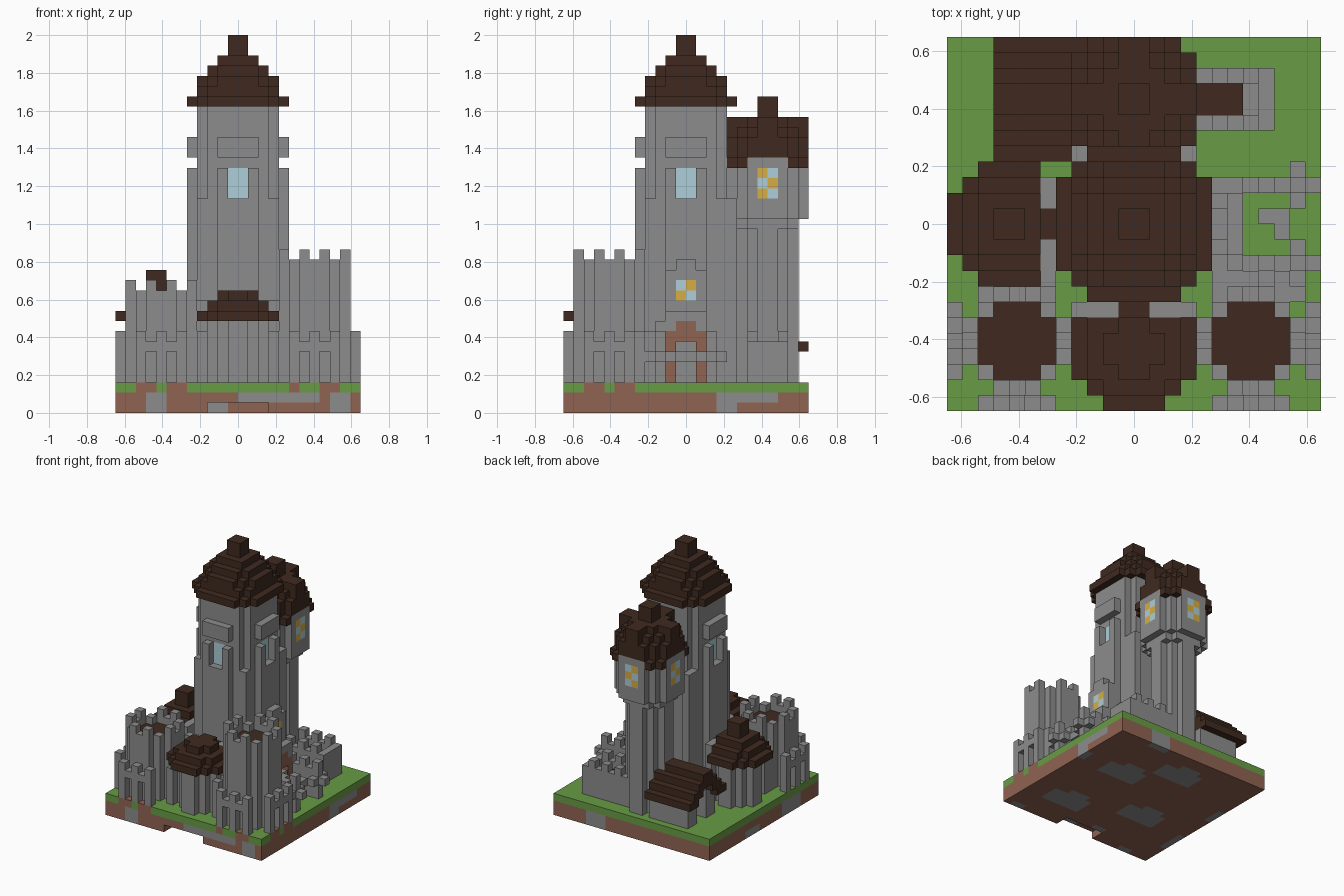
import bpy, bmesh

cube = bpy.data.objects.get("Cube")
if cube:
    bpy.data.objects.remove(cube)

UNIT = 2 / 37          # one block
COLOURS = {
    "stone": (0.265, 0.265, 0.265), "roof_brown": (0.05, 0.023, 0.014),
    "dirt": (0.28, 0.125, 0.086), "grass": (0.14, 0.33, 0.06),
    "glass_blue": (0.42, 0.62, 0.69), "glass_yellow": (0.68, 0.42, 0.055),
}
MATS = list(COLOURS)
for mat_name, rgb in COLOURS.items():
    m = bpy.data.materials.new(mat_name)
    m.use_nodes = True
    m.diffuse_color = (*rgb, 1)
    bsdf = m.node_tree.nodes["Principled BSDF"]
    bsdf.inputs["Base Color"].default_value = (*rgb, 1)
    bsdf.inputs["Roughness"].default_value = 0.9

grid = {}              # block -> (part, material)
part = "base"


def box(mat, x0, x1, y0, y1, z0, z1):
    """Fill a range of blocks; mat None carves them away."""
    for i in range(x0, x1):
        for j in range(y0, y1):
            for k in range(z0, z1):
                if mat:
                    grid[i, j, k] = (part, mat)
                else:
                    grid.pop((i, j, k), None)


def disc(mat, cx, cy, r, z0, z1, inner=0):
    """Stack of round layers, or a ring when inner is set."""
    for i in range(-12, 12):
        for j in range(-12, 12):
            d = (i + 0.5 - cx) ** 2 + (j + 0.5 - cy) ** 2
            if inner * inner <= d <= r * r:
                box(mat, i, i + 1, j, j + 1, z0, z1)


def side_box(mat, cx, cy, d, r0, r1, half, z0, z1):
    """Box from r0 to r1 out along direction d, centred on the axis."""
    a, b = sorted((r0 * (d[0] + d[1]), r1 * (d[0] + d[1])))
    if d[0]:
        box(mat, cx + a, cx + b, cy - half, cy + half, z0, z1)
    else:
        box(mat, cx - half, cx + half, cy + a, cy + b, z0, z1)


def checker(x0, x1, y0, y1, z0, z1):
    """Leaded window of alternating panes."""
    for i in range(x0, x1):
        for j in range(y0, y1):
            for k in range(z0, z1):
                mat = "glass_yellow" if (i + j + k) % 2 else "glass_blue"
                box(mat, i, i + 1, j, j + 1, k, k + 1)


SIDES = [(1, 0), (-1, 0), (0, -1), (0, 1)]

# Ground slab with stone patches and bare earth on the rim
box("dirt", -12, 12, -12, 12, 0, 2)
box("grass", -12, 12, -12, 12, 2, 3)
for a in (-10, -7):
    box("dirt", a, a + 2, -12, -11, 2, 3)
    box("dirt", 11, 12, a, a + 2, 2, 3)
box("dirt", 8, 10, -12, -11, 2, 3)
box("dirt", 5, 6, -12, -11, 2, 3)
box("stone", 0, 8, -12, -11, 1, 2)
box("stone", 9, 11, -12, -11, 0, 2)
box("stone", -9, -7, -12, -11, 0, 2)
box("stone", 11, 12, 3, 5, 0, 2)
box("stone", 11, 12, 5, 9, 1, 2)
box("stone", -12, -11, 1, 4, 0, 1)
box("stone", -12, -11, -8, -4, 0, 2)
box("stone", 4, 7, 11, 12, 0, 2)
for x, y in ((-7, -5), (2, 2), (-4, 6), (3, -8)):
    box("stone", x, x + 6, y, y + 3, 0, 1)
    box("stone", x + 1, x + 4, y + 3, y + 4, 0, 1)
box(None, -3, 3, -12, -10, 0, 1)
box("stone", -3, -1, -10, -9, 0, 1)

# Low curtain walls
part = "curtain_walls"
box("stone", -10, -5, -5, -4, 3, 8)
box("stone", 5, 11, -5, -4, 3, 8)

# Front corner towers with crenels, sunken floor and arcaded skirt
for part, cx, top in (("front_right_tower", -7.5, 12), ("front_left_tower", 7.5, 15)):
    cy = -7.5
    disc("stone", cx, cy, 3.4, 3, top - 1)
    disc("stone", cx, cy, 3.4, top - 1, top, inner=2.5)
    disc("roof_brown", cx, cy, 2.5, top - 2, top - 1)
    bx, by = int(cx - 0.5), int(cy - 0.5)
    for u in (-1, 1):
        for v in (-3, 3):
            for i, j in ((u, v), (v, u)):
                box("stone", bx + i, bx + i + 1, by + j, by + j + 1, top, top + 1)
    for t in range(-2, 3):
        z0, z1 = (6, 7) if t % 2 else (3, 8)
        for s in (-4, 4):
            for i, j in ((t, s), (s, t)):
                box("stone", bx + i, bx + i + 1, by + j, by + j + 1, z0, z1)

# Front gatehouse
part = "gatehouse"
disc("stone", 0, -8, 2.9, 3, 9)
box("stone", -3, 3, -6, -4, 3, 9)
part = "gatehouse_roof"
for r, z in ((4.1, 9), (3.2, 10), (1.6, 11)):
    disc("roof_brown", 0, -8, r, z, z + 1)
box("roof_brown", -2, 2, -10, -5, 10, 11)

# Round side turret
part = "side_turret"
disc("stone", -8, 0, 2.9, 3, 9)
part = "side_turret_roof"
for r, z in ((4.1, 9), (3.2, 10), (2.2, 11), (1, 12), (1, 13)):
    disc("roof_brown", -8, 0, r, z, z + 1)

# Parapets joining turret and gatehouse to the keep
part = "parapets"
box("stone", -6, -5, 1, 3, 3, 11)
box("stone", -6, -5, -4, -1, 3, 11)
for x in (-4, 1):
    box("stone", x, x + 3, -6, -5, 3, 11)

# Back house with stepped gable roof and open doorway
part = "back_house"
box("stone", -8, -2, 5, 11, 3, 7)
box("stone", -8, -2, 6, 10, 7, 8)
box(None, -8, -6, 7, 9, 3, 7)
part = "back_house_roof"
for step in range(4):
    for y in (4 + step, 11 - step):
        box("roof_brown", -9, -2, y, y + 1, 6 + step, 7 + step)
        if step < 3:
            inset = y + (1 if y < 8 else -1)
            box("roof_brown", -9, -2, inset, inset + 1, 6 + step, 7 + step)

# Back tower: ribbed shaft, overhanging window storey, cross-gabled roof
part = "back_tower"
disc("stone", 0, 8, 2.9, 3, 18)
disc("stone", 0, 8, 3.5, 18, 19)
disc("stone", 0, 8, 4.1, 19, 24)
part = "back_tower_roof"
for r, z in ((4.4, 24), (4.1, 25), (4.1, 26), (3.2, 27), (2.2, 28)):
    disc("roof_brown", 0, 8, r, z, z + 1)
for d in SIDES:
    side_box("roof_brown", 0, 8, d, 1, 4, 1, 27, 29)
box("roof_brown", -1, 1, 7, 9, 29, 31)
part = "back_tower_windows"
for d in ((1, 0), (-1, 0), (0, 1)):
    side_box("stone", 0, 8, d, 3, 4, 2, 24, 25)
checker(3, 4, 7, 9, 21, 24)
checker(-4, -3, 7, 9, 21, 24)
checker(-1, 1, 11, 12, 21, 24)

# Small walled annex beside the back tower
part = "annex"
box("stone", 2, 9, 6, 10, 3, 7)
box(None, 3, 8, 7, 9, 5, 7)
box("roof_brown", 3, 7, 7, 9, 5, 6)
for i in range(3, 9, 2):
    for y in (6, 9):
        box("stone", i, i + 1, y, y + 1, 7, 8)

# Main keep: stepped round shaft, corner pillars, window bays, lintels
part = "keep"
disc("stone", 0, 0, 4.4, 3, 30)
for u in (-4, 3):
    box("stone", u, u + 1, 4, 5, 3, 21)
    for v in (-4, 3):
        box("stone", u, u + 1, v, v + 1, 3, 21)
for d in SIDES[:3]:
    side_box("stone", 0, 0, d, 4, 5, 2, 3, 24)
    side_box("stone", 0, 0, d, 4, 5, 2, 25, 27)
    side_box(None, 0, 0, d, 4, 5, 1, 21, 24)
    side_box("glass_blue", 0, 0, d, 3, 4, 1, 21, 24)
part = "keep_roof"
for r, z in ((5.2, 30), (4.4, 31), (4.1, 32), (3.2, 33), (2.2, 34), (1, 35), (1, 36)):
    disc("roof_brown", 0, 0, r, z, z + 1)

# Side gate: terrace, turret with window, earthen arch
part = "side_gate"
box("stone", 5, 7, -5, 3, 3, 8)
for j in range(-5, 3, 2):
    box("stone", 6, 7, j, j + 1, 8, 9)
box("stone", 5, 7, -2, 2, 8, 10)
box("stone", 5, 6, -2, 2, 10, 14)
box("stone", 5, 6, -1, 1, 14, 15)
checker(5, 6, -1, 1, 11, 13)
part = "side_gate_arch"
box("dirt", 6, 7, -2, 2, 3, 8)
box("dirt", 6, 7, -1, 1, 8, 9)
box(None, 6, 7, -1, 1, 3, 7)

# Courtyard fence with cross-topped posts
part = "courtyard_fence"
for y in (-3, 2):
    box("stone", 7, 10, y, y + 1, 3, 7)
    box("stone", 8, 9, y, y + 1, 7, 8)
    box("stone", 10, 11, y, y + 1, 3, 8)
    box("stone", 10, 11, y - 1, y + 2, 5, 6)
    box("stone", 11, 12, y, y + 1, 5, 6)
box("stone", 7, 9, -5, -3, 3, 6)
box("stone", 8, 10, 0, 1, 5, 6)
box("stone", 9, 10, -1, 0, 5, 6)

# Turn each part's blocks into one mesh of outer faces
for name in sorted({p for p, _ in grid.values()}):
    bm = bmesh.new()
    corners = {}
    for cell, (owner, mat) in grid.items():
        if owner != name:
            continue
        for axis in range(3):
            for side in (0, 1):
                near = list(cell)
                near[axis] += 2 * side - 1
                if tuple(near) in grid:
                    continue
                quad = []
                for u, v in ((0, 0), (1, 0), (1, 1), (0, 1)):
                    p = list(cell)
                    p[axis] += side
                    p[(axis + 1) % 3] += u
                    p[(axis + 2) % 3] += v
                    key = tuple(p)
                    if key not in corners:
                        corners[key] = bm.verts.new([c * UNIT for c in p])
                    quad.append(corners[key])
                face = bm.faces.new(quad if side else quad[::-1])
                face.material_index = MATS.index(mat)
    mesh = bpy.data.meshes.new(name)
    bm.to_mesh(mesh)
    bm.free()
    for mat in MATS:
        mesh.materials.append(bpy.data.materials[mat])
    bpy.context.collection.objects.link(bpy.data.objects.new(name, mesh))
